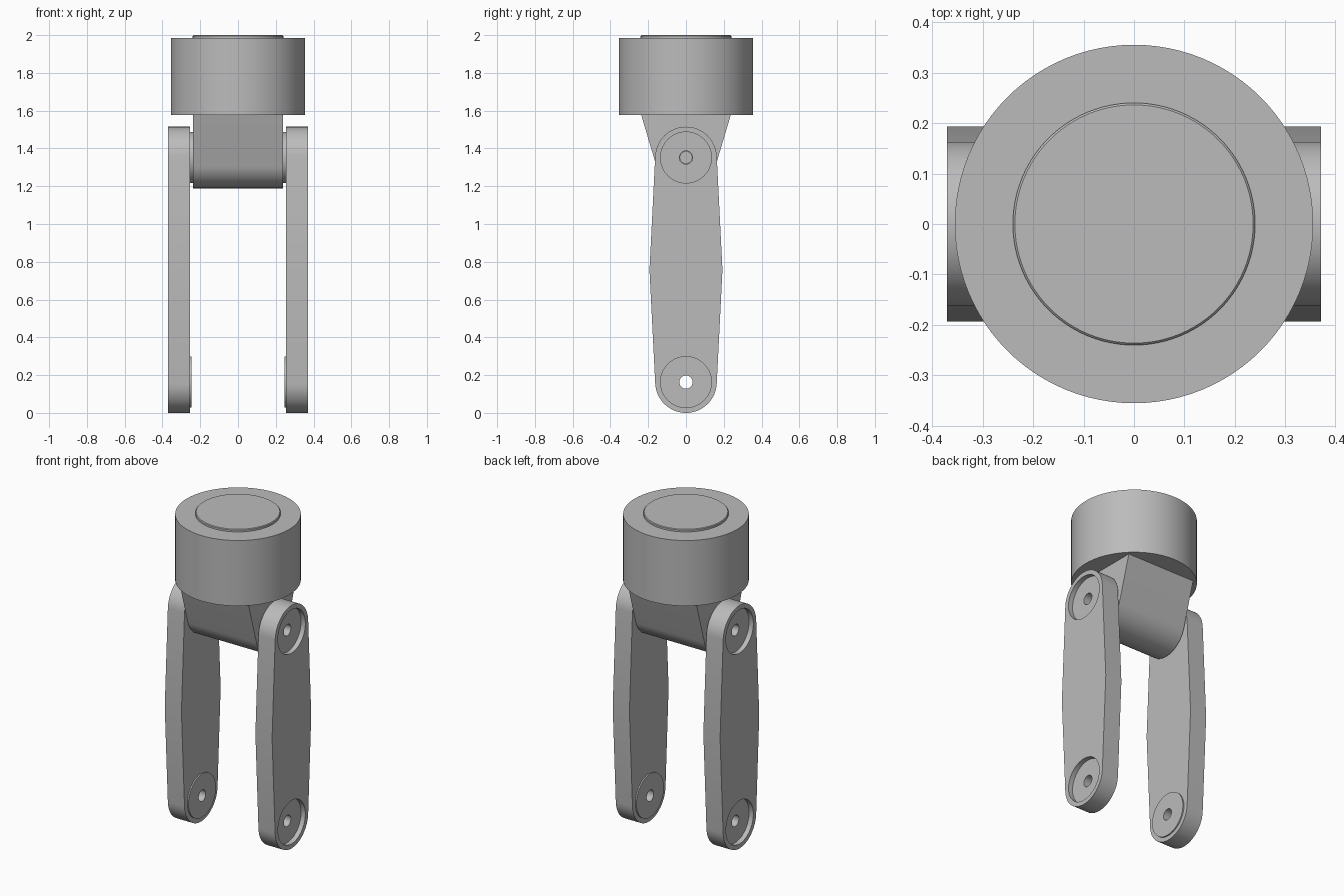
import bpy
import bmesh
from math import acos, atan2, cos, sin, pi, hypot, radians
from mathutils import Matrix

cube = bpy.data.objects.get("Cube")
if cube:
    bpy.data.objects.remove(cube)

GREY = (0.5, 0.5, 0.5, 1)
metal = bpy.data.materials.new("plain grey")
metal.use_nodes = True
metal.diffuse_color = GREY
metal.node_tree.nodes["Principled BSDF"].inputs["Base Color"].default_value = GREY

LOW, HIGH = 0.163, 1.352      # pivot heights
END_R, BOSS_R, HOLE_R = 0.163, 0.135, 0.035
INNER, OUTER, BOSS_X, HEAD_X = 0.255, 0.37, 0.247, 0.237


def finish(name, bm):
    """Turn a bmesh into a grey object."""
    bmesh.ops.recalc_face_normals(bm, faces=bm.faces)
    mesh = bpy.data.meshes.new(name)
    bm.to_mesh(mesh)
    bm.free()
    mesh.materials.append(metal)
    obj = bpy.data.objects.new(name, mesh)
    bpy.context.collection.objects.link(obj)
    return obj


def extrude_x(name, outline, x0, x1):
    """Extrude a (y, z) outline between two x positions."""
    bm = bmesh.new()
    face = bm.faces.new([bm.verts.new((x0, y, z)) for y, z in outline])
    new = bmesh.ops.extrude_face_region(bm, geom=[face])["geom"]
    bmesh.ops.translate(bm, vec=(x1 - x0, 0, 0),
                        verts=[v for v in new if isinstance(v, bmesh.types.BMVert)])
    return finish(name, bm)


def rod_x(name, z, radius, x0, x1):
    """Cylinder along x at a pivot height."""
    ring = [(radius * cos(2 * pi * i / 64), z + radius * sin(2 * pi * i / 64))
            for i in range(64)]
    return extrude_x(name, ring, x0, x1)


def tangent_arc(py, pz, side, steps=32):
    """Round end about the origin, tangent to lines through (+-py, pz)."""
    a = atan2(pz, py) + side * acos(END_R / hypot(py, pz))
    b = side * pi - a
    return [(END_R * cos(a + (b - a) * i / steps), END_R * sin(a + (b - a) * i / steps))
            for i in range(steps + 1)]


def combine(obj, tool, operation):
    mod = obj.modifiers.new(operation.title(), 'BOOLEAN')
    mod.operation, mod.object, mod.solver = operation, tool, 'EXACT'
    bpy.context.view_layer.objects.active = obj
    bpy.ops.object.modifier_apply(modifier=mod.name)
    bpy.data.objects.remove(tool)


def smooth(obj):
    bpy.ops.object.select_all(action='DESELECT')
    obj.select_set(True)
    bpy.context.view_layer.objects.active = obj
    bpy.ops.object.shade_smooth_by_angle(angle=radians(20))


# Side links: rounded ends, bulging middle, bosses inside, recesses outside
middle = (LOW + HIGH) / 2
arc = tangent_arc(0.193, middle - HIGH, 1)
outline = ([(0.193, middle)] + [(y, HIGH + z) for y, z in arc]
           + [(-0.193, middle)] + [(-y, LOW - z) for y, z in arc])
left = extrude_x("left_link", outline, INNER, OUTER)
for z in (LOW, HIGH):
    combine(left, rod_x("boss", z, BOSS_R, BOSS_X, INNER + 0.02), 'UNION')
    combine(left, rod_x("recess", z, BOSS_R, OUTER - 0.03, OUTER + 0.1), 'DIFFERENCE')
    combine(left, rod_x("pin_hole", z, HOLE_R, 0.2, OUTER + 0.1), 'DIFFERENCE')

bm = bmesh.new()
bm.from_mesh(left.data)
bmesh.ops.transform(bm, matrix=Matrix.Scale(-1, 4, (1, 0, 0)), verts=bm.verts)
right = finish("right_link", bm)

# Head block: rounded below, widening up to the collar, with pivot bosses
COLLAR_Z = 1.577
half = 0.237
arc = tangent_arc(half, COLLAR_Z - HIGH, -1)
outline = ([(half, COLLAR_Z)] + [(y, HIGH + z) for y, z in arc] + [(-half, COLLAR_Z)])
block = extrude_x("head_block", outline, -HEAD_X, HEAD_X)
combine(block, rod_x("pivot_boss", HIGH, BOSS_R, -BOSS_X, BOSS_X), 'UNION')
for s in (-1, 1):
    combine(block, rod_x("blind_hole", HIGH, 0.031, s * 0.18, s * 0.3), 'DIFFERENCE')

# Collar and raised cap: one turned profile of (radius, height)
profile = [(0, COLLAR_Z), (0.355, COLLAR_Z), (0.355, 1.985), (0.24, 1.985),
           (0.24, 1.996), (0.236, 2.0), (0, 2.0)]
bm = bmesh.new()
points = [bm.verts.new((r, 0, z)) for r, z in profile]
edges = [bm.edges.new(pair) for pair in zip(points, points[1:])]
bmesh.ops.spin(bm, geom=points + edges, axis=(0, 0, 1), cent=(0, 0, 0),
               angle=2 * pi, steps=96)
bmesh.ops.remove_doubles(bm, verts=bm.verts, dist=0.0001)
collar = finish("collar", bm)

for part in (left, right, block, collar):
    smooth(part)
